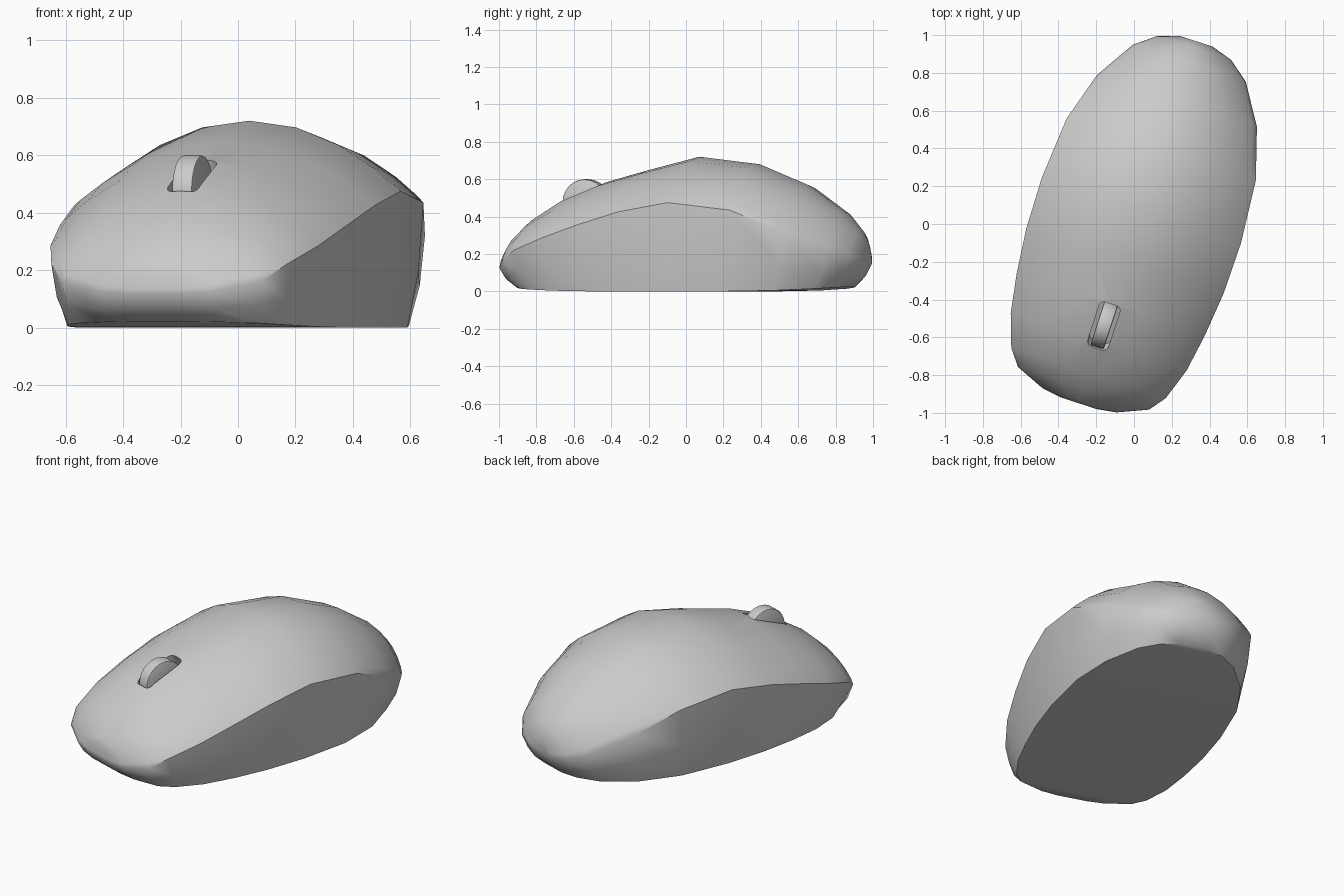
import bpy, bmesh, math
from mathutils import Matrix

default_cube = bpy.data.objects.get("Cube")
if default_cube:
    bpy.data.objects.remove(default_cube)

YAW = Matrix.Rotation(math.radians(-18), 4, "Z")
CENTRE_X = 0.015

grey = bpy.data.materials.new("plain_grey")
grey.use_nodes = True
grey.diffuse_color = (0.6, 0.6, 0.6, 1)
shader = next(n for n in grey.node_tree.nodes if n.type == "BSDF_PRINCIPLED")
shader.inputs["Base Color"].default_value = (0.6, 0.6, 0.6, 1)


def finish(bm, name, matrix=Matrix(), material=grey):
    """Turn a bmesh into a named object placed along the turned axis."""
    bmesh.ops.recalc_face_normals(bm, faces=bm.faces)
    bm.transform(YAW @ Matrix.Translation((CENTRE_X, 0, 0)) @ matrix)
    mesh = bpy.data.meshes.new(name)
    bm.to_mesh(mesh)
    bm.free()
    mesh.materials.append(material)
    obj = bpy.data.objects.new(name, mesh)
    bpy.context.collection.objects.link(obj)
    return obj


def smooth(obj, degrees):
    bpy.ops.object.select_all(action="DESELECT")
    obj.select_set(True)
    bpy.context.view_layer.objects.active = obj
    bpy.ops.object.shade_smooth_by_angle(angle=math.radians(degrees))


# Stations from nose to tail: y, half width, seam height, spine height
STATIONS = [
    (-0.993, 0.10, 0.12, 0.20), (-0.977, 0.206, 0.125, 0.235),
    (-0.91, 0.365, 0.16, 0.31), (-0.825, 0.43, 0.22, 0.39),
    (-0.65, 0.49, 0.285, 0.50), (-0.44, 0.525, 0.355, 0.585),
    (-0.20, 0.55, 0.425, 0.65), (0.08, 0.555, 0.475, 0.72),
    (0.42, 0.527, 0.435, 0.68), (0.69, 0.445, 0.32, 0.57),
    (0.90, 0.315, 0.21, 0.425), (0.985, 0.205, 0.165, 0.33),
    (1.022, 0.09, 0.15, 0.27),
]
ARCH = 10


def section(y, width, seam, spine):
    """Closed cross-section: domed shell, tucked side walls, flat base."""
    fullness = 1 - 0.3 * y * y
    points = []
    for i in range(ARCH + 1):
        u = -math.cos(math.pi * i / ARCH)
        dome = max(0, 1 - u * u) ** fullness
        points.append((u * width, y, seam + (spine - seam) * dome))
    base_z = 0.022 * y ** 4
    middle = (width * 0.975, y * 0.965, base_z + (seam - base_z) * 0.45)
    base = (width * 0.915, y * 0.905, base_z)
    points += [middle, base]
    points += [(-x, py, z) for x, py, z in (base, middle)]
    return points


# Body
bm = bmesh.new()
rows = [[bm.verts.new(p) for p in section(*s)] for s in STATIONS]
count = len(rows[0])
for a, b in zip(rows, rows[1:]):
    for i in range(count):
        j = (i + 1) % count
        bm.faces.new((a[i], a[j], b[j], b[i]))
# End caps, split at the seam so it stays crisp
for row in (rows[0], rows[-1]):
    bm.faces.new(row[:ARCH + 1])
    bm.faces.new([row[0]] + row[ARCH:ARCH + 2] + row[-1:])
    bm.faces.new(row[ARCH + 1:])
body = finish(bm, "body")

# Wheel slot, cut with a rounded block tilted along the nose
tilt = Matrix.Rotation(math.radians(26), 4, "X")
bm = bmesh.new()
bmesh.ops.create_cube(bm, size=1, matrix=Matrix.Diagonal((0.115, 0.27, 0.16, 1)))
corners = [e for e in bm.edges
           if abs(e.verts[0].co.z - e.verts[1].co.z) > 0.1]
bmesh.ops.bevel(bm, geom=corners, offset=0.03, segments=3, affect="EDGES", profile=0.5)
cutter = finish(bm, "slot_cutter", Matrix.Translation((0, -0.565, 0.53)) @ tilt)
cutter.hide_render = True
cutter.hide_viewport = True
cut = body.modifiers.new("wheel_slot", "BOOLEAN")
cut.operation = "DIFFERENCE"
cut.object = cutter
cut.solver = "EXACT"
bpy.context.view_layer.objects.active = body
bpy.ops.object.modifier_apply(modifier=cut.name)
bpy.data.objects.remove(cutter)
smooth(body, 38)

# Scroll wheel
bm = bmesh.new()
bmesh.ops.create_cone(bm, cap_ends=True, segments=24, radius1=0.125,
                      radius2=0.125, depth=0.075)
rims = [e for e in bm.edges if e.verts[0].co.z * e.verts[1].co.z > 0]
bmesh.ops.bevel(bm, geom=rims, offset=0.008, segments=2, affect="EDGES", profile=0.5)
wheel = finish(bm, "scroll_wheel", Matrix.Translation((0, -0.555, 0.475))
               @ Matrix.Rotation(math.pi / 2, 4, "Y"))
smooth(wheel, 35)
